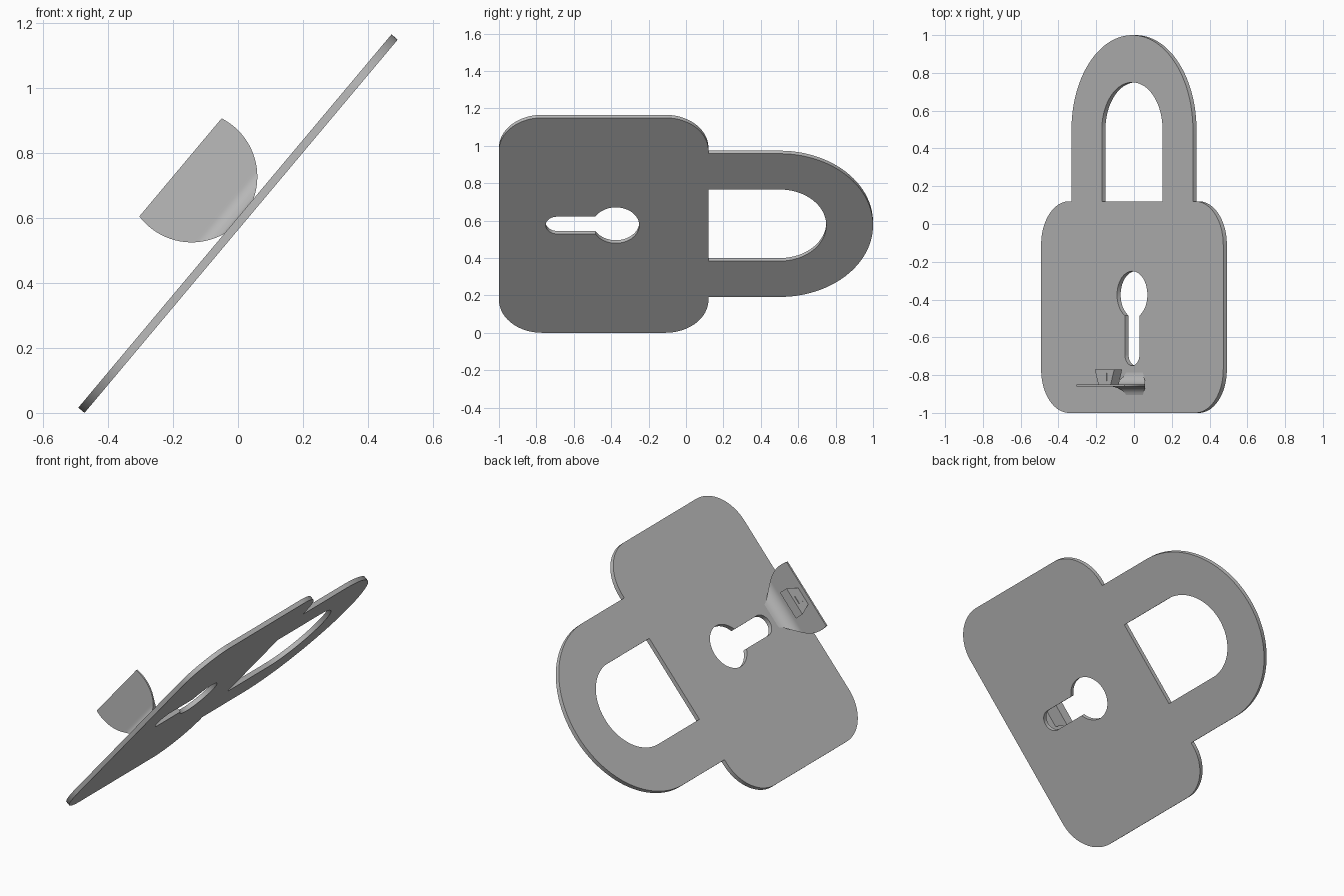
import bpy, bmesh
from math import sin, cos, radians, sqrt, asin, degrees
from mathutils import Matrix

cube = bpy.data.objects.get("Cube")
if cube:
    bpy.data.objects.remove(cube, do_unlink=True)

grey = bpy.data.materials.new("plain_grey")
grey.use_nodes = True
colour = (0.5, 0.5, 0.5, 1)
grey.diffuse_color = colour
grey.node_tree.nodes["Principled BSDF"].inputs["Base Color"].default_value = colour

# Everything lies in the frame of the tilted sheet: x along the slope, z out of it
HALF = 0.0125
TILT = radians(50)
FRAME = (Matrix.Translation((0, 0, 0.75 * sin(TILT) + HALF * cos(TILT)))
         @ Matrix.Rotation(-TILT, 4, 'Y'))


def arc(cx, cy, r, start, end, steps=24):
    angles = [radians(start + (end - start) * i / steps) for i in range(steps + 1)]
    return [(cx + r * cos(a), cy + r * sin(a)) for a in angles]


def mirrored(right_half):
    return right_half + [(-x, y) for x, y in reversed(right_half)]


def finish(obj):
    obj.matrix_world = FRAME
    bpy.ops.object.select_all(action='DESELECT')
    obj.select_set(True)
    bpy.context.view_layer.objects.active = obj
    if obj.type == 'CURVE':
        bpy.ops.object.convert(target='MESH')
        obj = bpy.context.object
    obj.data.materials.clear()
    obj.data.materials.append(grey)
    bpy.ops.object.shade_smooth_by_angle(angle=radians(35))


def loft(name, rings):
    """Skin a stack of closed rings and cap both ends."""
    bm = bmesh.new()
    rows = [[bm.verts.new(p) for p in ring] for ring in rings]
    n = len(rows[0])
    for a, b in zip(rows, rows[1:]):
        for i in range(n):
            j = (i + 1) % n
            bm.faces.new((a[i], a[j], b[j], b[i]))
    bm.faces.new(rows[0])
    bm.faces.new(rows[-1])
    bmesh.ops.recalc_face_normals(bm, faces=bm.faces)
    mesh = bpy.data.meshes.new(name)
    bm.to_mesh(mesh)
    bm.free()
    obj = bpy.data.objects.new(name, mesh)
    bpy.context.collection.objects.link(obj)
    finish(obj)


# Padlock sheet: rounded body and shackle in one outline, with two openings
body_top = 0.12
outline = mirrored(arc(0.52, -0.77, 0.23, -90, 0) + arc(0.52, -0.11, 0.23, 0, 90)
                   + [(0.5, body_top)] + arc(0, 0.5, 0.5, 0, 89))
shackle_opening = mirrored([(0.25, body_top)] + arc(0, 0.5, 0.25, 0, 89))
slot = 0.06
meet = degrees(asin(slot / 0.125))
keyhole = mirrored(arc(0, -0.69, slot, -89, 0) + arc(0, -0.375, 0.125, meet - 90, 89))

curve = bpy.data.curves.new("padlock_sheet", 'CURVE')
curve.dimensions = '2D'
curve.fill_mode = 'BOTH'
curve.extrude = HALF
for loop in (outline, shackle_opening, keyhole):
    spline = curve.splines.new('POLY')
    spline.points.add(len(loop) - 1)
    for point, (x, y) in zip(spline.points, loop):
        point.co = (x, y, 0, 1)
    spline.use_cyclic_u = True
sheet = bpy.data.objects.new("padlock_sheet", curve)
bpy.context.collection.objects.link(sheet)
finish(sheet)

# Upright half-disc fin, flaring into the sheet with a fillet on both sides
MID = 0.019
RADIUS = 0.202
TOP = 0.247


def flare(r, z):
    h = max(z - HALF, 0)
    return r - sqrt(r * r - (r - h) ** 2) if h < r else 0


rings = []
steps = 48
for i in range(steps + 1):
    z = 0.002 + (TOP - 0.002) * (i / steps) ** 1.6
    w = sqrt(RADIUS ** 2 - (z - RADIUS) ** 2)
    front = -0.86 - flare(0.05, z)
    back = -0.85 + flare(0.07, z)
    rings.append([(MID - w, front, z), (MID + w, front, z),
                  (MID + w, back, z), (MID - w, back, z)])
loft("fin", rings)


# Small flared ledge on the back of the fin, with a square pad
def ledge_ring(z):
    return [(MID - 0.05, -0.852, z), (MID + 0.05, -0.852, z),
            (MID + 0.08, -0.77, z), (MID - 0.08, -0.77, z)]


def pad_ring(z):
    return [(MID + sx * 0.022, -0.81 + sy * 0.02, z)
            for sx, sy in ((-1, -1), (1, -1), (1, 1), (-1, 1))]


loft("ledge", [ledge_ring(0.165), ledge_ring(0.22)])
loft("ledge_pad", [pad_ring(0.219), pad_ring(0.224)])
